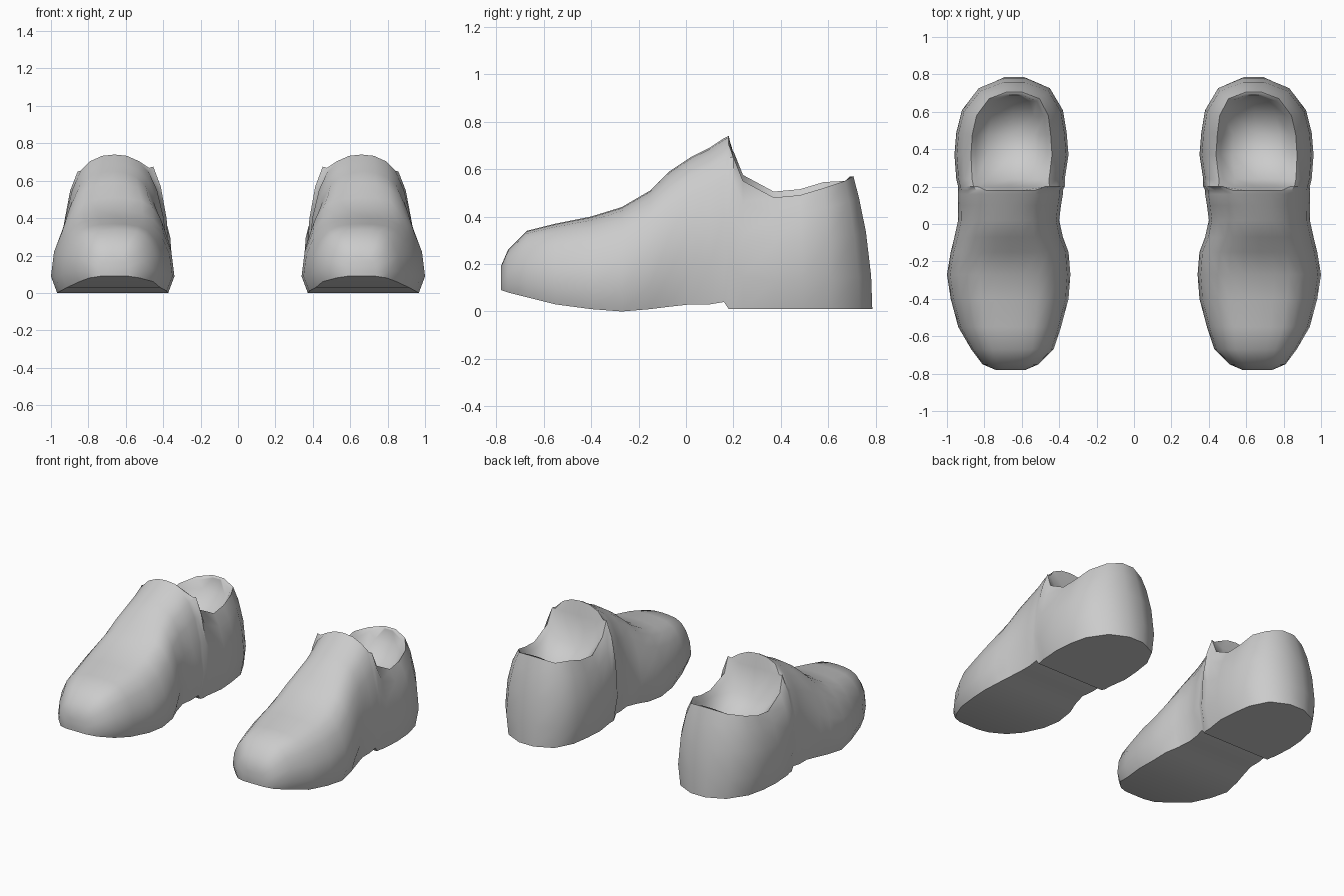
import bpy, bmesh, math

cube = bpy.data.objects.get("Cube")
if cube:
    bpy.data.objects.remove(cube, do_unlink=True)

grey = bpy.data.materials.new("plain_grey")
grey.use_nodes = True
colour = (0.6, 0.6, 0.6, 1)
grey.diffuse_color = colour
grey.node_tree.nodes["Principled BSDF"].inputs["Base Color"].default_value = colour

# Half cross-sections, sole centre to top centre: (width share, height share)
SOLE = [(0, 0), (0.6, 0), (0.9, 0)]
TOE = SOLE + [(1, 0.2), (0.95, 0.5), (0.82, 0.74), (0.66, 0.89), (0.48, 0.96), (0.25, 0.99), (0, 1)]
INSTEP = SOLE + [(1, 0.25), (0.94, 0.52), (0.81, 0.74), (0.65, 0.88), (0.47, 0.95), (0.24, 0.99), (0, 1)]
COLLAR = SOLE + [(1, 0.25), (0.96, 0.58), (0.85, 0.84), (0.71, 1)]
# Inside of the collar: (width share, depth share)
LINING = [(0.63, 0.25), (0.42, 0.85), (0, 1)]

# Closed upper: y, outer x, inner x, underside z, top z, section
closed = [
    (-0.78, 0.74, 0.58, 0.09, 0.19, TOE),
    (-0.75, 0.81, 0.51, 0.08, 0.26, TOE),
    (-0.67, 0.87, 0.43, 0.06, 0.34, TOE),
    (-0.55, 0.94, 0.39, 0.03, 0.37, TOE),
    (-0.4, 0.98, 0.35, 0.01, 0.4, TOE),
    (-0.27, 1, 0.34, 0, 0.44, TOE),
    (-0.15, 0.98, 0.35, 0.01, 0.51, TOE),
    (-0.07, 0.96, 0.38, 0.02, 0.59, INSTEP),
    (0.02, 0.94, 0.4, 0.03, 0.65, INSTEP),
    (0.1, 0.94, 0.39, 0.03, 0.69, INSTEP),
    (0.16, 0.94, 0.38, 0.04, 0.73, INSTEP),
    (0.18, 0.94, 0.38, 0.01, 0.74, INSTEP),
]
# Open collar: y, outer x, inner x, rim z, floor z, backward lean of the wall
opened = [
    (0.2, 0.94, 0.37, 0.65, 0.65, 0),
    (0.24, 0.95, 0.37, 0.55, 0.46, 0),
    (0.37, 0.96, 0.35, 0.48, 0.37, 0),
    (0.49, 0.95, 0.36, 0.49, 0.35, 0.01),
    (0.61, 0.92, 0.38, 0.52, 0.39, 0.03),
    (0.73, 0.83, 0.45, 0.55, 0.48, 0.06),
    (0.785, 0.7, 0.58, 0.57, 0.56, 0.08),
]


def full_ring(half):
    """Points for the outer side, then the inner side without the centres."""
    outer = [half(i, 1) for i in range(10)]
    inner = [half(i, -1) for i in range(8, 0, -1)]
    return outer + inner


def closed_ring(y, out, inn, low, top, section):
    mid, wide = (out + inn) / 2, (out - inn) / 2

    def half(i, side):
        w, h = section[i]
        return (mid + side * w * wide, y, low + h * (top - low))
    return full_ring(half)


def open_ring(y, out, inn, rim, floor, lean):
    mid, wide = (out + inn) / 2, (out - inn) / 2

    def half(i, side):
        # The collar is a little higher on the inner side of the foot
        edge = rim + (0.025 if side < 0 and lean < 0.05 and i < 8 else 0)
        if i < len(COLLAR):
            w, h = COLLAR[i]
            z = 0.01 + h * (edge - 0.01)
            back = y - lean * h ** 2
        else:
            w, depth = LINING[i - len(COLLAR)]
            z = edge + depth * (floor - edge)
            back = y - lean * 1.2
        return (mid + side * w * wide, back, z)
    return full_ring(half)


def build_shoe(name, sign):
    bm = bmesh.new()
    rings = [closed_ring(*s) for s in closed] + [open_ring(*s) for s in opened]
    loops = [[bm.verts.new((sign * x, y, z)) for x, y, z in ring] for ring in rings]
    n = len(loops[0])
    for a, b in zip(loops, loops[1:]):
        for i in range(n):
            j = (i + 1) % n
            bm.faces.new((a[i], a[j], b[j], b[i]))
    # Toe tip and heel back, closed with strips across the ring
    for ring in (loops[0], loops[-1]):
        for i in range(n // 2):
            quad = (ring[i], ring[i + 1], ring[-i - 1], ring[-i])
            bm.faces.new(tuple(dict.fromkeys(quad)))
    bmesh.ops.recalc_face_normals(bm, faces=bm.faces)
    mesh = bpy.data.meshes.new(name)
    bm.to_mesh(mesh)
    bm.free()
    mesh.materials.append(grey)
    shoe = bpy.data.objects.new(name, mesh)
    bpy.context.collection.objects.link(shoe)
    bpy.ops.object.select_all(action="DESELECT")
    shoe.select_set(True)
    bpy.context.view_layer.objects.active = shoe
    bpy.ops.object.shade_smooth_by_angle(angle=math.radians(50))


build_shoe("left_shoe", 1)
build_shoe("right_shoe", -1)
